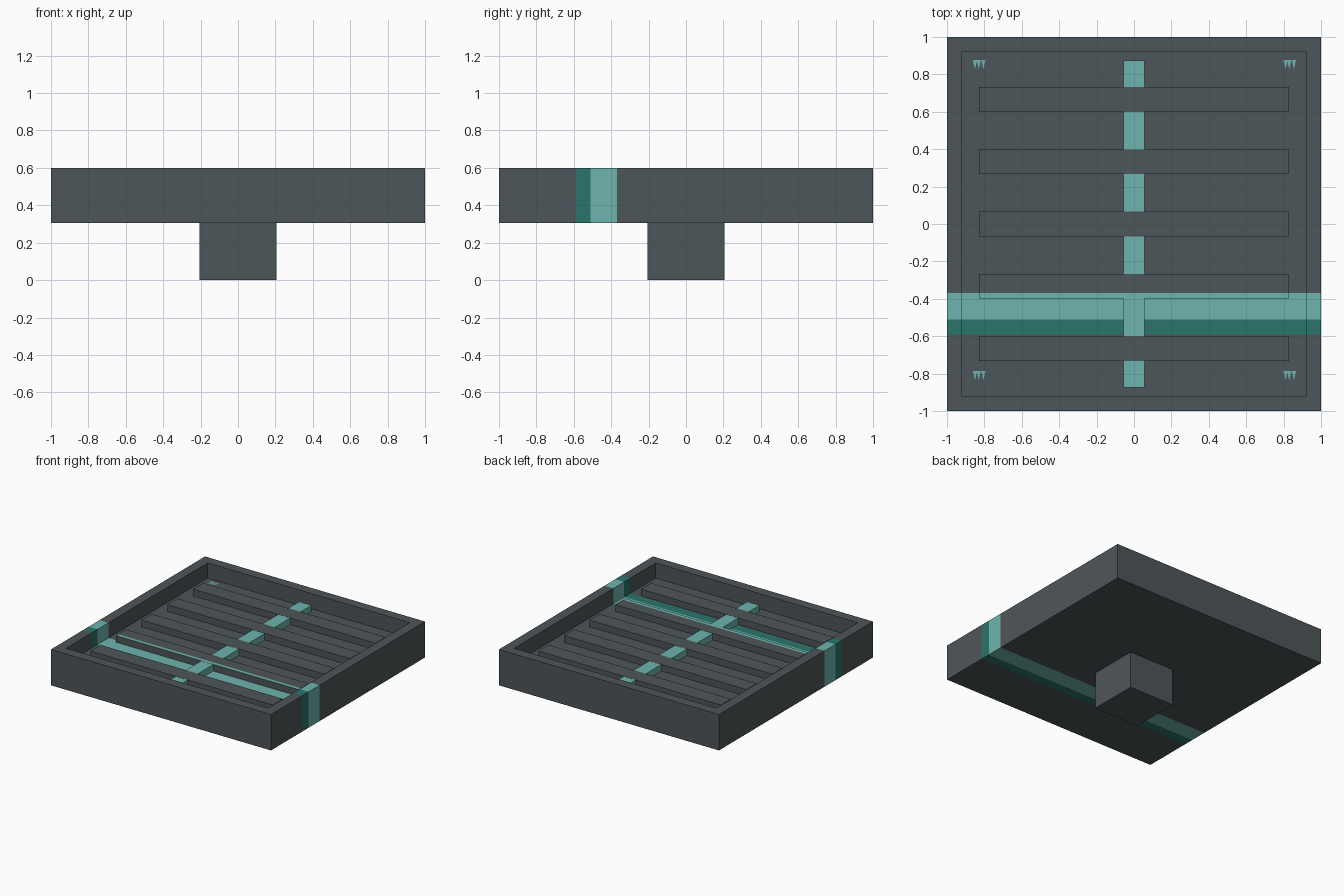
import bpy, bmesh
from mathutils import Vector

if "Cube" in bpy.data.objects:
    bpy.data.objects.remove(bpy.data.objects["Cube"])


def material(name, rgb):
    m = bpy.data.materials.new(name)
    m.diffuse_color = (*rgb, 1)
    m.use_nodes = True
    m.node_tree.nodes["Principled BSDF"].inputs["Base Color"].default_value = m.diffuse_color
    return m


GREY = material("slate grey", (0.076, 0.092, 0.1))
LIGHT = material("light teal", (0.156, 0.462, 0.423))
DARK = material("dark teal", (0.025, 0.178, 0.147))

BANDS = (-0.59, -0.51, -0.37)   # dark from first to second, light from second to third
RIM, FLOOR, SLAT_TOP = 0.885, 0.475, 0.53


def finish(bm, name, mats):
    bmesh.ops.recalc_face_normals(bm, faces=bm.faces)
    me = bpy.data.meshes.new(name)
    bm.to_mesh(me)
    bm.free()
    for m in mats:
        me.materials.append(m)
    ob = bpy.data.objects.new(name, me)
    bpy.context.collection.objects.link(ob)
    return ob


def add_box(bm, lo, hi):
    verts = bmesh.ops.create_cube(bm, size=1)["verts"]
    for v in verts:
        v.co = Vector([(a + b) / 2 + c * (b - a) for a, b, c in zip(lo, hi, v.co)])
    return verts


def paint_bands(bm, only_top=False):
    """Cut the mesh along the band edges and colour the faces between them."""
    for y in BANDS:
        bmesh.ops.bisect_plane(bm, geom=bm.verts[:] + bm.edges[:] + bm.faces[:],
                               plane_co=(0, y, 0), plane_no=(0, 1, 0))
    bm.normal_update()
    for f in bm.faces:
        y = f.calc_center_median().y
        if only_top and f.normal.z < 0.5:
            continue
        if BANDS[0] < y < BANDS[1]:
            f.material_index = 2
        elif BANDS[1] < y < BANDS[2]:
            f.material_index = 1


# tray: a slab with a sunken top, banded across
bm = bmesh.new()
add_box(bm, (-1, -1, 0.305), (1, 1, 0.6))
bm.normal_update()
top = max(bm.faces, key=lambda f: f.calc_center_median().z)
bmesh.ops.inset_region(bm, faces=[top], thickness=1 - RIM)
inner = bmesh.ops.extrude_face_region(bm, geom=[top])
for v in inner["geom"]:
    if isinstance(v, bmesh.types.BMVert):
        v.co.z = FLOOR
if top.is_valid:
    bmesh.ops.delete(bm, geom=[top], context="FACES_ONLY")
bmesh.ops.recalc_face_normals(bm, faces=bm.faces)
paint_bands(bm)
finish(bm, "tray", [GREY, LIGHT, DARK])

# five cross slats on the sunken floor
for i in range(5):
    y = (i - 2) * 0.333
    bm = bmesh.new()
    add_box(bm, (-0.83, y - 0.066, FLOOR - 0.01), (0.83, y + 0.066, SLAT_TOP))
    paint_bands(bm, only_top=True)
    finish(bm, f"slat_{i + 1}", [GREY, LIGHT, DARK])

# centre spine running through the slats
bm = bmesh.new()
add_box(bm, (-0.055, -0.875, FLOOR - 0.01), (0.055, 0.875, SLAT_TOP - 0.001))
finish(bm, "centre_spine", [LIGHT])

# square foot
bm = bmesh.new()
add_box(bm, (-0.207, -0.207, 0), (0.207, 0.207, 0.31))
finish(bm, "foot", [GREY])

# small wedge marks in the floor corners
bm = bmesh.new()
for cx in (-0.83, 0.83):
    for cy in (-0.81, 0.853):
        for dx in (-0.02, 0.0, 0.025):
            x, y = cx + dx, cy
            bm.faces.new([bm.verts.new(p) for p in (
                (x - 0.012, y + 0.025, FLOOR + 0.003),
                (x, y - 0.025, FLOOR + 0.003),
                (x + 0.012, y + 0.025, FLOOR + 0.003))])
bm.normal_update()
finish(bm, "corner_marks", [LIGHT])
